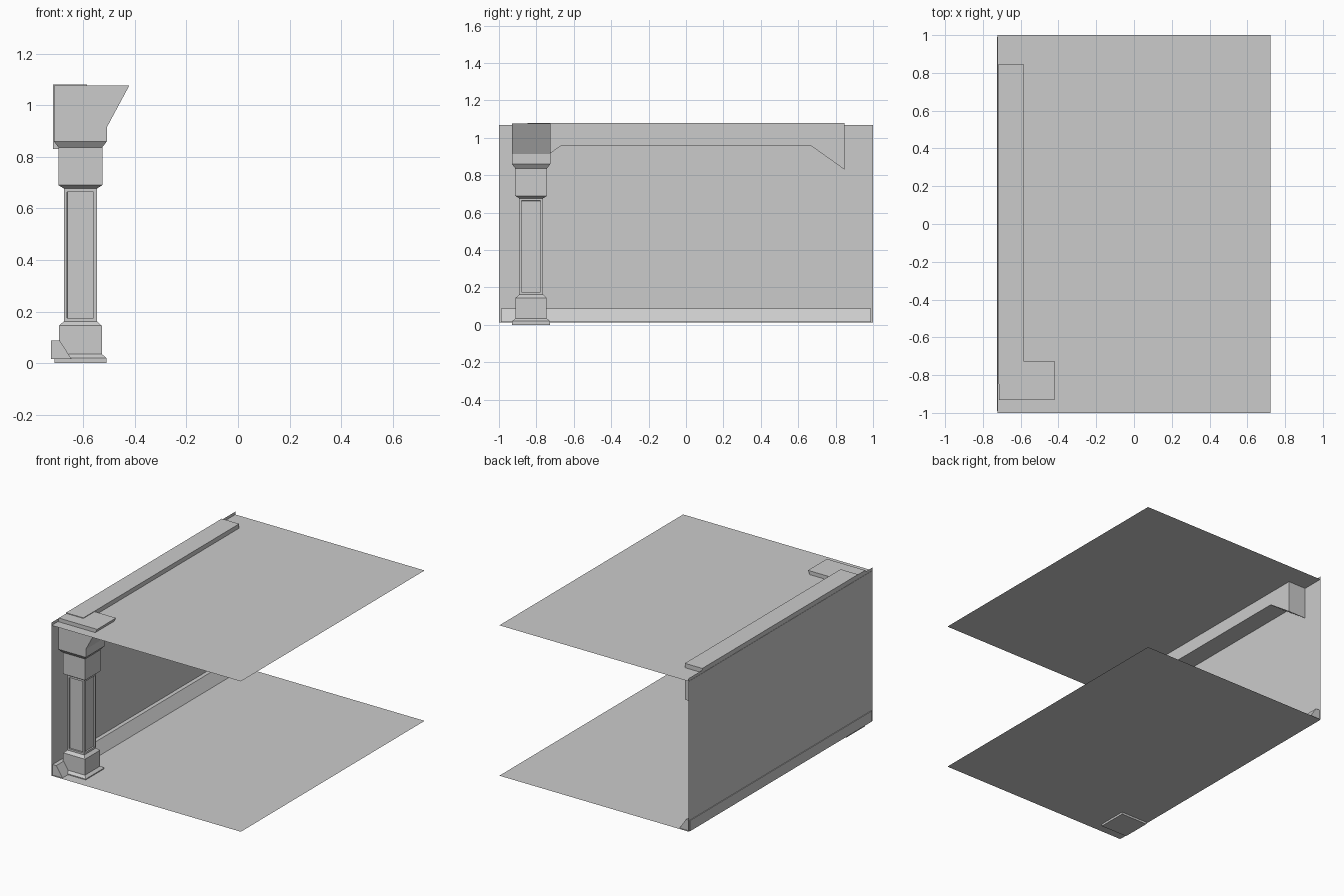
import bpy, bmesh
from mathutils import Vector

if "Cube" in bpy.data.objects:
    bpy.data.objects.remove(bpy.data.objects["Cube"])


def make_object(name, bm, recalc=True):
    if recalc:
        bmesh.ops.recalc_face_normals(bm, faces=bm.faces)
    mesh = bpy.data.meshes.new(name)
    bm.to_mesh(mesh)
    bm.free()
    obj = bpy.data.objects.new(name, mesh)
    bpy.context.collection.objects.link(obj)
    return obj


def sheet(name, corners):
    bm = bmesh.new()
    bm.faces.new([bm.verts.new(c) for c in corners])
    return make_object(name, bm, recalc=False)


def prism(name, outline, direction):
    # Extrude a closed outline along a vector
    bm = bmesh.new()
    face = bm.faces.new([bm.verts.new(p) for p in outline])
    grown = bmesh.ops.extrude_face_region(bm, geom=[face])
    verts = [v for v in grown["geom"] if isinstance(v, bmesh.types.BMVert)]
    bmesh.ops.translate(bm, verts=verts, vec=Vector(direction))
    # the starting face can be left over or removed; keep the solid closed
    bmesh.ops.holes_fill(bm, edges=[e for e in bm.edges if e.is_boundary], sides=0)
    return make_object(name, bm)


def square_stack(name, cx, cy, profile, panel_band=None):
    # Square column section from (half width, z) rings
    bm = bmesh.new()
    signs = ((-1, -1), (1, -1), (1, 1), (-1, 1))
    rings = [[bm.verts.new((cx + sx * h, cy + sy * h, z)) for sx, sy in signs]
             for h, z in profile]
    bm.faces.new(rings[0][::-1])
    bm.faces.new(rings[-1])
    panels = []
    for k in range(len(rings) - 1):
        a, b = rings[k], rings[k + 1]
        for i in range(4):
            j = (i + 1) % 4
            f = bm.faces.new((a[i], a[j], b[j], b[i]))
            if k == panel_band:
                panels.append(f)
    bmesh.ops.recalc_face_normals(bm, faces=bm.faces)
    # Recessed panels
    if panels:
        bmesh.ops.inset_individual(bm, faces=panels, thickness=0.018, depth=0)
        bmesh.ops.inset_individual(bm, faces=panels, thickness=0.001, depth=-0.01)
    return make_object(name, bm, recalc=False)


W, L = 0.722, 1.0
FLOOR, CEILING, WALL_TOP = 0.014, 1.05, 1.07

# Floor, ceiling and side wall sheets
for name, z in (("floor", FLOOR), ("ceiling", CEILING)):
    sheet(name, [(-W, -L, z), (W, -L, z), (W, L, z), (-W, L, z)])
sheet("wall", [(-0.72, -L, FLOOR), (-0.72, L, FLOOR),
               (-0.72, L, WALL_TOP), (-0.72, -L, WALL_TOP)])

# Sloped skirting along the wall
skirting = [(-0.725, 0.015), (-0.645, 0.015), (-0.692, 0.088), (-0.725, 0.088)]
prism("skirting", [(x, -0.99, z) for x, z in skirting], (0, 1.98, 0))

# Beam under the ceiling with angled ends
beam = [(-0.848, 0.83), (-0.665, 0.96), (0.665, 0.96),
        (0.848, 0.83), (0.848, 1.08), (-0.848, 1.08)]
prism("ceiling_beam", [(-0.718, y, z) for y, z in beam], (0.133, 0, 0))

# Column: base, panelled shaft and collar
CX, CY = -0.6115, -0.828
square_stack("column", CX, CY, [
    (0.101, 0.0), (0.101, 0.02), (0.083, 0.035), (0.083, 0.145),
    (0.064, 0.162), (0.064, 0.677), (0.085, 0.69), (0.085, 0.837),
    (0.103, 0.86)], panel_band=4)

# Bracket head flaring into the room
head = [(-0.7145, 0.86), (-0.5085, 0.86), (-0.5085, 0.915),
        (-0.422, 1.076), (-0.7145, 1.076)]
prism("column_head", [(x, CY - 0.103, z) for x, z in head], (0, 0.206, 0))
